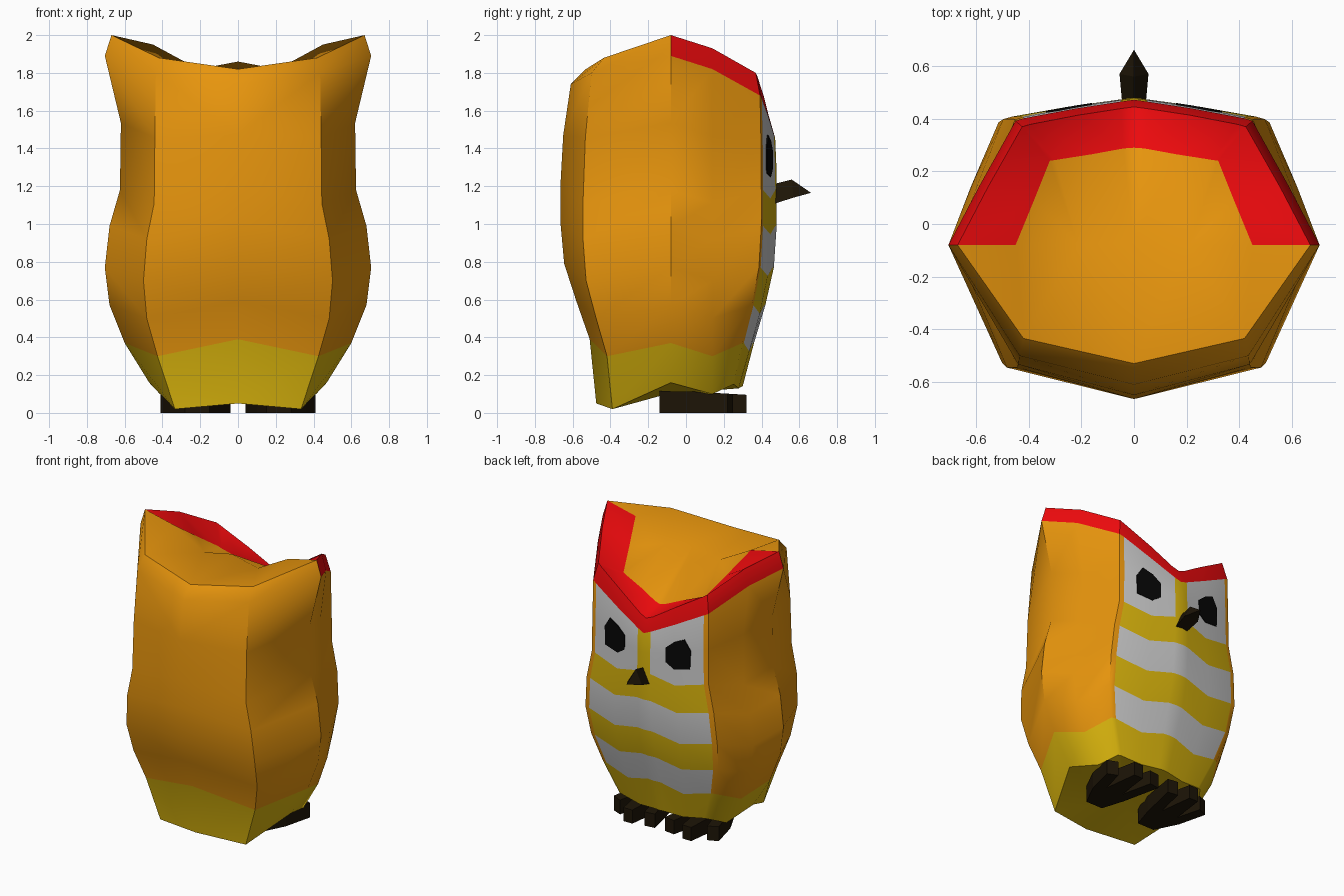
import bpy, bmesh, math

if "Cube" in bpy.data.objects:
    bpy.data.objects.remove(bpy.data.objects["Cube"])


def material(name, rgb):
    m = bpy.data.materials.new(name)
    m.diffuse_color = (*rgb, 1)
    m.use_nodes = True
    m.node_tree.nodes["Principled BSDF"].inputs["Base Color"].default_value = m.diffuse_color
    return m


ORANGE, YELLOW, WHITE, RED, BLACK, BROWN = range(6)
MATS = [material("orange", (0.80, 0.30, 0.004)), material("yellow", (0.70, 0.46, 0.004)),
        material("white", (0.68, 0.68, 0.66)), material("red", (0.85, 0.003, 0.004)),
        material("black", (0.002, 0.002, 0.002)), material("dark_brown", (0.012, 0.007, 0.002))]


def finish(bm, name, mats, smooth=None):
    bmesh.ops.recalc_face_normals(bm, faces=bm.faces)
    me = bpy.data.meshes.new(name)
    bm.to_mesh(me)
    bm.free()
    ob = bpy.data.objects.new(name, me)
    bpy.context.collection.objects.link(ob)
    for m in mats:
        me.materials.append(m)
    if smooth:
        bpy.ops.object.select_all(action='DESELECT')
        ob.select_set(True)
        bpy.context.view_layer.objects.active = ob
        bpy.ops.object.shade_smooth_by_angle(angle=math.radians(smooth))
    return ob


# Body: row profiles shared by all columns, bottom to top
ROW_Z = [0, 0.37, 0.57, 0.77, 0.99, 1.18]
SIDE_X = [0.47, 0.60, 0.68, 0.705, 0.68, 0.625, 0.62]
BACK_Y = [-0.475, -0.51, -0.58, -0.645, -0.665, -0.665, -0.65, -0.61, -0.53]
FACE_Y = [0.30, 0.36, 0.42, 0.465, 0.48, 0.48, 0.478, 0.472, 0.445]
FLAT = [1] * 9
# columns of one half, from the back round the side to the middle of the face:
# x ratio, x low rim, x rim, y profile, y ratio, bottom z, zigzag, z low rim, z rim
COLS = [(0, 0, 0, BACK_Y, 1, 0.05, 0.02, 1.74, 1.82),
        (0.71, 0.435, 0.42, BACK_Y, 0.82, 0.02, -0.07, 1.80, 1.88),
        (1, 0.705, 0.67, FLAT, -0.08, 0.16, 0, 1.89, 2.0),
        (0.88, 0.59, 0.555, FLAT, 0.14, 0.10, -0.07, 1.82, 1.93),
        (0.73, 0.45, 0.425, FACE_Y, 0.83, 0.15, 0, 1.68, 1.80),
        (0.68, 0.42, 0.395, FACE_Y, 0.85, 0.15, 0, 1.665, 1.78),
        (0.36, 0.22, 0.21, FACE_Y, 0.93, 0.13, -0.045, 1.56, 1.67),
        (0.08, 0.05, 0.05, FACE_Y, 0.985, 0.14, 0, 1.475, 1.57),
        (0, 0, 0, FACE_Y, 1, 0.14, 0, 1.455, 1.55)]
# inner edge of the red brow, columns 2 to 8
BROW = [(0.45, -0.08, 1.95), (0.38, 0.09, 1.82), (0.32, 0.24, 1.71), (0.30, 0.243, 1.70),
        (0.16, 0.265, 1.65), (0.04, 0.287, 1.60), (0, 0.29, 1.59)]


def column(c):
    xr, x7, x8, prof, yr, zb, dz, z7, z8 = c
    zs = [zb] + [z + dz for z in ROW_Z[1:]]
    zs += [(zs[-1] + z7) / 2, z7, z8]
    xs = [xr * x for x in SIDE_X] + [x7, x8]
    return [(xs[i], yr * prof[i], zs[i]) for i in range(9)]


def colour(col, row):
    if row == 0:
        return YELLOW
    if row == 7:
        return RED if col >= 2 else ORANGE
    if col < 5:
        return ORANGE
    if row >= 5:
        return YELLOW if col == 7 else WHITE
    return WHITE if row in (1, 3) else YELLOW


bm = bmesh.new()
for s in (1, -1):
    def vert(p):
        return bm.verts.new((s * p[0], p[1], p[2]))

    def face(vs, mat):
        bm.faces.new(vs).material_index = mat

    grid = [[vert(p) for p in column(c)] for c in COLS]
    brow = [vert(p) for p in BROW]
    crown, dip = vert((0, -0.07, 1.86)), vert((0.21, -0.08, 1.82))
    base = vert((0, -0.1, 0.10))
    for c in range(8):
        a, b = grid[c], grid[c + 1]
        for r in range(8):
            face((a[r], b[r], b[r + 1], a[r + 1]), colour(c, r))
        face((a[0], base, b[0]), YELLOW)
        if c >= 2:
            i = c - 2
            face((a[8], b[8], brow[i + 1], brow[i]), RED)
            face((brow[i], brow[i + 1], dip if i < 4 else crown), ORANGE)
    back, corner, ear = (grid[i][8] for i in range(3))
    face((brow[4], crown, dip), ORANGE)
    face((back, dip, crown), ORANGE)
    face((back, corner, dip), ORANGE)
    face((corner, brow[0], dip), ORANGE)
    face((corner, ear, brow[0]), ORANGE)
bmesh.ops.remove_doubles(bm, verts=bm.verts, dist=0.0005)
finish(bm, "body", MATS, 42)


def prism(name, outline, offset, mat):
    """Extrude a closed outline of points by an offset function."""
    bm = bmesh.new()
    a = [bm.verts.new(p) for p in outline]
    b = [bm.verts.new(offset(p)) for p in outline]
    n = len(a)
    bm.faces.new(a)
    bm.faces.new(b)
    for i in range(n):
        bm.faces.new((a[i], a[(i + 1) % n], b[(i + 1) % n], b[i]))
    return finish(bm, name, [MATS[mat]])


def face_y(x):
    return 0.478 - 0.152 * x if x < 0.22 else 0.4446 - 0.19 * (x - 0.22)


EYE = [(0.16, 1.29), (0.22, 1.25), (0.33, 1.27), (0.335, 1.40), (0.29, 1.47), (0.22, 1.44), (0.16, 1.39)]
# foot outline with three toes
FOOT = [(0.15, -0.14), (0.28, -0.14), (0.36, 0.02), (0.41, 0.22), (0.34, 0.25), (0.295, 0.08),
        (0.265, 0.32), (0.195, 0.32), (0.165, 0.08), (0.115, 0.30), (0.04, 0.29), (0.10, 0.02)]
for s, side in ((1, "right"), (-1, "left")):
    prism("eye_" + side, [(s * x, face_y(x) + 0.006, z) for x, z in EYE],
          lambda p: (p[0], p[1] - 0.03, p[2]), BLACK)
    prism("foot_" + side, [(s * x, y, 0) for x, y in FOOT],
          lambda p: (p[0], p[1], 0.115 - 0.06 * max(p[1], 0)), BROWN)

# Beak: triangular root and middle rings closing to a drooping tip
bm = bmesh.new()
rings = []
for w, y, y_low, top, low in ((0.045, 0.46, 0.46, 1.21, 1.105), (0.055, 0.56, 0.57, 1.235, 1.14)):
    rings.append([bm.verts.new(p) for p in ((0, y, top), (w, y_low, low), (-w, y_low, low))])
tip = bm.verts.new((0, 0.662, 1.165))
bm.faces.new(rings[0])
for i in range(3):
    j = (i + 1) % 3
    bm.faces.new((rings[0][i], rings[0][j], rings[1][j], rings[1][i]))
    bm.faces.new((rings[1][i], rings[1][j], tip))
finish(bm, "beak", [MATS[BROWN]])
